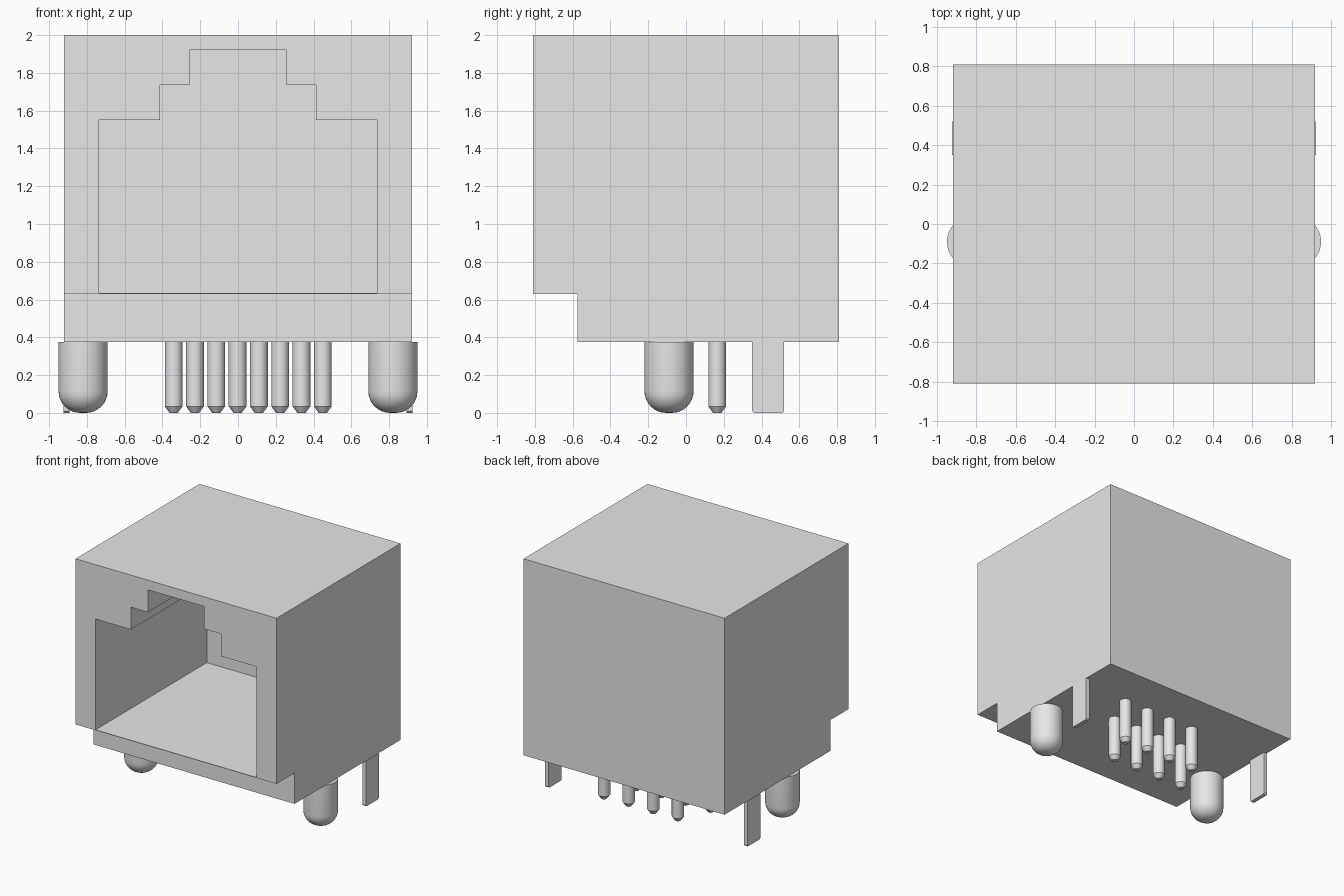
import bpy, bmesh, math
from mathutils import Vector

cube = bpy.data.objects.get("Cube")
if cube:
    bpy.data.objects.remove(cube, do_unlink=True)

grey = bpy.data.materials.new("light grey")
grey.use_nodes = True
grey.diffuse_color = (0.8, 0.8, 0.8, 1)
grey.node_tree.nodes["Principled BSDF"].inputs["Base Color"].default_value = (0.8, 0.8, 0.8, 1)


def finish(name, bm):
    """Turn a bmesh into a named grey object."""
    bmesh.ops.recalc_face_normals(bm, faces=bm.faces)
    mesh = bpy.data.meshes.new(name)
    bm.to_mesh(mesh)
    bm.free()
    mesh.materials.append(grey)
    obj = bpy.data.objects.new(name, mesh)
    bpy.context.collection.objects.link(obj)
    return obj


def activate(obj):
    bpy.ops.object.select_all(action='DESELECT')
    obj.select_set(True)
    bpy.context.view_layer.objects.active = obj


def prism(name, points, offset):
    """Extrude a flat outline along an offset."""
    bm = bmesh.new()
    face = bm.faces.new([bm.verts.new(p) for p in points])
    ext = bmesh.ops.extrude_face_region(bm, geom=[face])
    bmesh.ops.translate(bm, vec=Vector(offset),
                        verts=[v for v in ext["geom"] if isinstance(v, bmesh.types.BMVert)])
    return finish(name, bm)


def lathe(name, profile, x, y, sides):
    """Spin a (radius, z) profile, capped at both ends, about a vertical axis."""
    bm = bmesh.new()
    rings = []
    for r, z in profile:
        angles = [2 * math.pi * i / sides for i in range(sides)]
        rings.append([bm.verts.new((x + r * math.cos(a), y + r * math.sin(a), z)) for a in angles])
    for low, high in zip(rings, rings[1:]):
        for i in range(sides):
            j = (i + 1) % sides
            bm.faces.new((low[i], low[j], high[j], high[i]))
    bm.faces.new(rings[0])
    bm.faces.new(rings[-1])
    obj = finish(name, bm)
    activate(obj)
    bpy.ops.object.shade_smooth_by_angle(angle=math.radians(30))
    return obj


W, FRONT, BACK, BASE = 0.92, -0.81, 0.81, 0.375

# Housing: side outline with the front lip step
side = [(FRONT, 0.63), (-0.575, 0.63), (-0.575, BASE), (BACK, BASE), (BACK, 2), (FRONT, 2)]
housing = prism("housing", [(-W, y, z) for y, z in side], (2 * W, 0, 0))

# Stepped socket opening, leaving a thin floor at the lip
half = [(0.737, 0.634), (0.737, 1.55), (0.413, 1.55), (0.413, 1.735), (0.257, 1.735), (0.257, 1.92)]
outline = half + [(-x, z) for x, z in reversed(half)]
cutter = prism("socket_cutter", [(x, FRONT - 0.1, z) for x, z in outline], (0, 0.645 - FRONT + 0.1, 0))
cutter.hide_render = True
cut = housing.modifiers.new("socket", 'BOOLEAN')
cut.operation, cut.solver, cut.object = 'DIFFERENCE', 'EXACT', cutter
activate(housing)
bpy.ops.object.modifier_apply(modifier=cut.name)
bpy.data.objects.remove(cutter, do_unlink=True)

# Rounded locating pegs and flat side legs
R, F = 0.13, 0.115
peg = [(R - F + F * math.sin(t), F - F * math.cos(t))
       for t in (math.pi / 2 * i / 8 for i in range(9))] + [(R, BASE)]
for label, s in (("left", 1), ("right", -1)):
    lathe(label + "_peg", peg, s * 0.82, -0.09, 40)
    leg = [(0.35, BASE), (0.35, 0.01), (0.36, 0), (0.51, 0), (0.52, 0.01), (0.52, BASE)]
    prism(label + "_leg", [(s * 0.925, y, z) for y, z in leg], (-s * 0.032, 0, 0))

# Eight contact pins in two staggered rows
pin = [(0.022, 0), (0.047, 0.035), (0.047, BASE)]
for i in range(8):
    lathe(f"contact_pin_{i + 1}", pin, 0.449 - 0.1128 * i, 0.165 if i % 2 else 0.43, 24)
